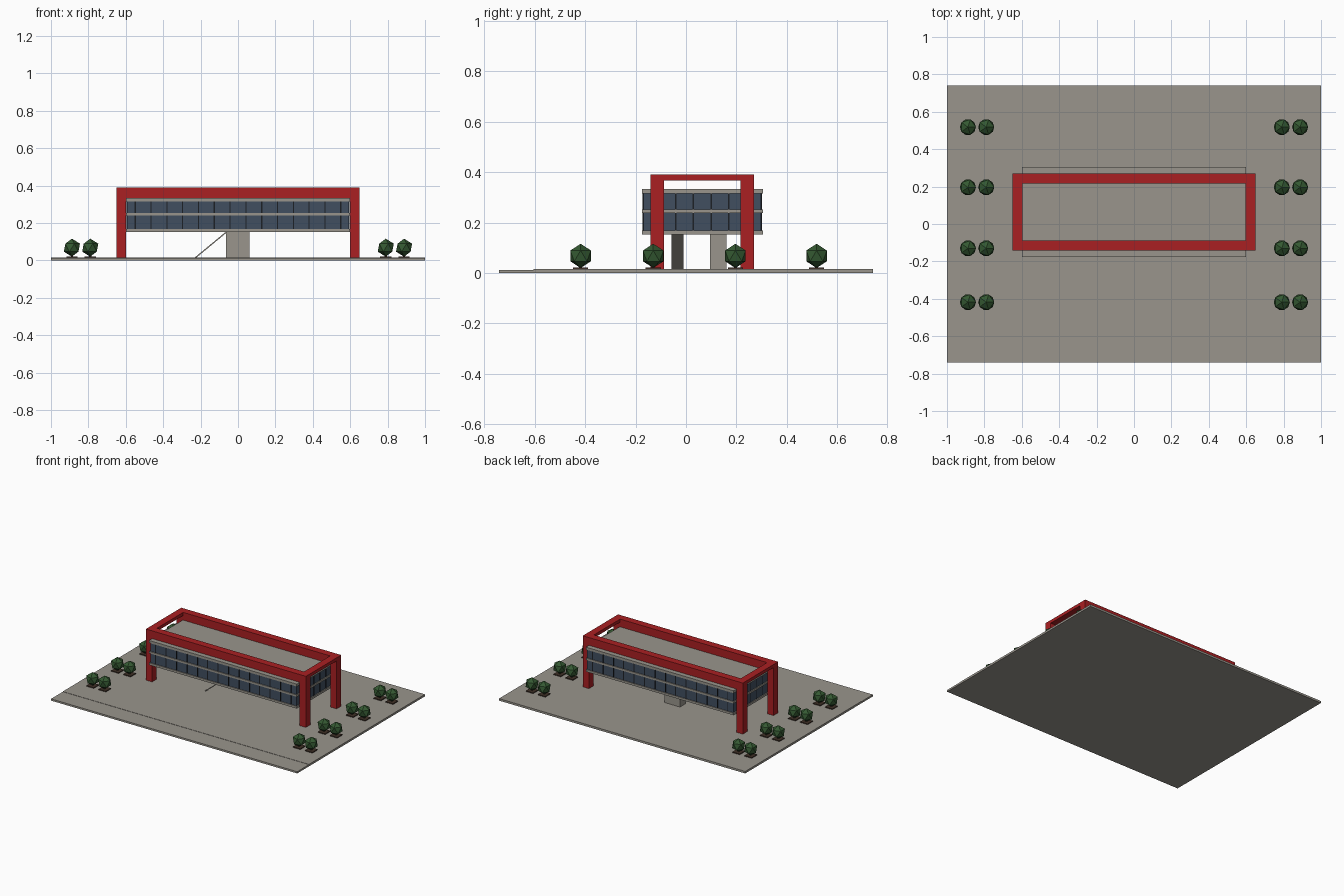
import bpy
import bmesh
from mathutils import Matrix, Vector

cube = bpy.data.objects.get("Cube")
if cube:
    bpy.data.objects.remove(cube, do_unlink=True)


def material(name, rgb):
    m = bpy.data.materials.new(name)
    m.use_nodes = True
    m.diffuse_color = (*rgb, 1)
    m.node_tree.nodes["Principled BSDF"].inputs["Base Color"].default_value = (*rgb, 1)
    return m


CONCRETE = material("warm grey concrete", (0.32, 0.30, 0.265))
RED = material("red paint", (0.40, 0.014, 0.016))
GLASS = material("blue grey glass", (0.052, 0.078, 0.118))
DARK = material("dark window bars", (0.012, 0.014, 0.018))
GREEN = material("tree green", (0.035, 0.10, 0.032))
BROWN = material("dark brown soil", (0.05, 0.03, 0.02))


def finish(name, bm, mat):
    mesh = bpy.data.meshes.new(name)
    bm.to_mesh(mesh)
    bm.free()
    mesh.materials.append(mat)
    obj = bpy.data.objects.new(name, mesh)
    bpy.context.collection.objects.link(obj)
    return obj


def add_box(bm, x, y, z):
    """Add a box given (min, max) pairs on each axis."""
    lo, hi = Vector((x[0], y[0], z[0])), Vector((x[1], y[1], z[1]))
    size = Matrix.Diagonal((*(hi - lo), 1))
    bmesh.ops.create_cube(bm, size=1, matrix=Matrix.Translation((lo + hi) / 2) @ size)


def boxes(name, mat, *items):
    bm = bmesh.new()
    for item in items:
        add_box(bm, *item)
    return finish(name, bm, mat)


GROUND = 0.015
MID_Y = 0.0645          # centre line of the building
HALF_X, HALF_Y = 0.6, 0.24

# Plaza and the slightly lower street strip along the front
boxes("plaza", CONCRETE, ((-1, 1), (-0.605, 0.741), (0, GROUND)))
boxes("street_strip", CONCRETE, ((-1, 1), (-0.741, -0.605), (0, GROUND - 0.002)))

# Hanging glass body between three concrete slabs
inset = 0.006
body_x = (-HALF_X + inset, HALF_X - inset)
body_y = (MID_Y - HALF_Y + inset, MID_Y + HALF_Y - inset)
boxes("glass_body", GLASS, (body_x, body_y, (0.16, 0.325)))
for name, z in (("lower_slab", (0.153, 0.169)),
                ("middle_slab", (0.239, 0.253)),
                ("roof_slab", (0.315, 0.333))):
    boxes(name, CONCRETE, ((-HALF_X, HALF_X), (MID_Y - HALF_Y, MID_Y + HALF_Y), z))

# Window bars on all four walls
proud, bar = 0.003, 0.003
bars = []
for i in range(14):
    x = (i - 6.5) * 0.0845
    bars.append(((x - bar, x + bar), (body_y[0] - proud, body_y[1] + proud), (0.165, 0.318)))
for i in range(6):
    y = MID_Y + (i - 2.5) * 0.07
    bars.append(((body_x[0] - proud, body_x[1] + proud), (y - bar, y + bar), (0.165, 0.318)))
boxes("window_bars", DARK, *bars)

# Red portal frame: legs, long roof beams, thin end beams
OUT_X, OUT_Y, THICK, TOP = 0.65, 0.205, 0.053, 0.39
legs, beams, ends = [], [], []
for sy in (-1, 1):
    y = sorted((MID_Y + sy * OUT_Y, MID_Y + sy * (OUT_Y - THICK)))
    beams.append(((-OUT_X, OUT_X), y, (0.333, TOP)))
    for sx in (-1, 1):
        legs.append((sorted((sx * OUT_X, sx * (OUT_X - THICK + 0.003))), y, (GROUND, 0.333)))
for sx in (-1, 1):
    ends.append((sorted((sx * OUT_X, sx * (OUT_X - THICK))),
                 (MID_Y - OUT_Y + THICK, MID_Y + OUT_Y - THICK), (0.367, TOP)))
boxes("frame_legs", RED, *legs)
boxes("frame_long_beams", RED, *beams)
boxes("frame_end_beams", RED, *ends)

# Central core and the sloping entrance ramp
boxes("support_core", CONCRETE, ((-0.063, 0.061), (0.095, 0.16), (GROUND, 0.155)))
bm = bmesh.new()
profile = [(-0.232, GROUND), (-0.222, GROUND), (-0.055, 0.153), (-0.065, 0.153)]
face = bm.faces.new([bm.verts.new((x, -0.057, z)) for x, z in profile])
side = bmesh.ops.extrude_face_region(bm, geom=[face])
bmesh.ops.translate(bm, vec=(0, 0.047, 0),
                    verts=[v for v in side["geom"] if isinstance(v, bmesh.types.BMVert)])
bmesh.ops.recalc_face_normals(bm, faces=bm.faces)
finish("entrance_ramp", bm, CONCRETE)

# Paired trees in soil beds along both sides
crowns, beds, trunks = bmesh.new(), bmesh.new(), bmesh.new()
for cx in (-0.888, -0.79, 0.79, 0.888):
    for cy in (-0.418, -0.13, 0.196, 0.518):
        bmesh.ops.create_icosphere(crowns, subdivisions=1, radius=0.048,
                                   matrix=Matrix.Translation((cx, cy, 0.068)))
        add_box(beds, (cx - 0.03, cx + 0.03), (cy - 0.03, cy + 0.03), (GROUND, 0.021))
        add_box(trunks, (cx - 0.006, cx + 0.006), (cy - 0.006, cy + 0.006), (GROUND, 0.04))
finish("tree_crowns", crowns, GREEN)
finish("tree_beds", beds, BROWN)
finish("tree_trunks", trunks, BROWN)
